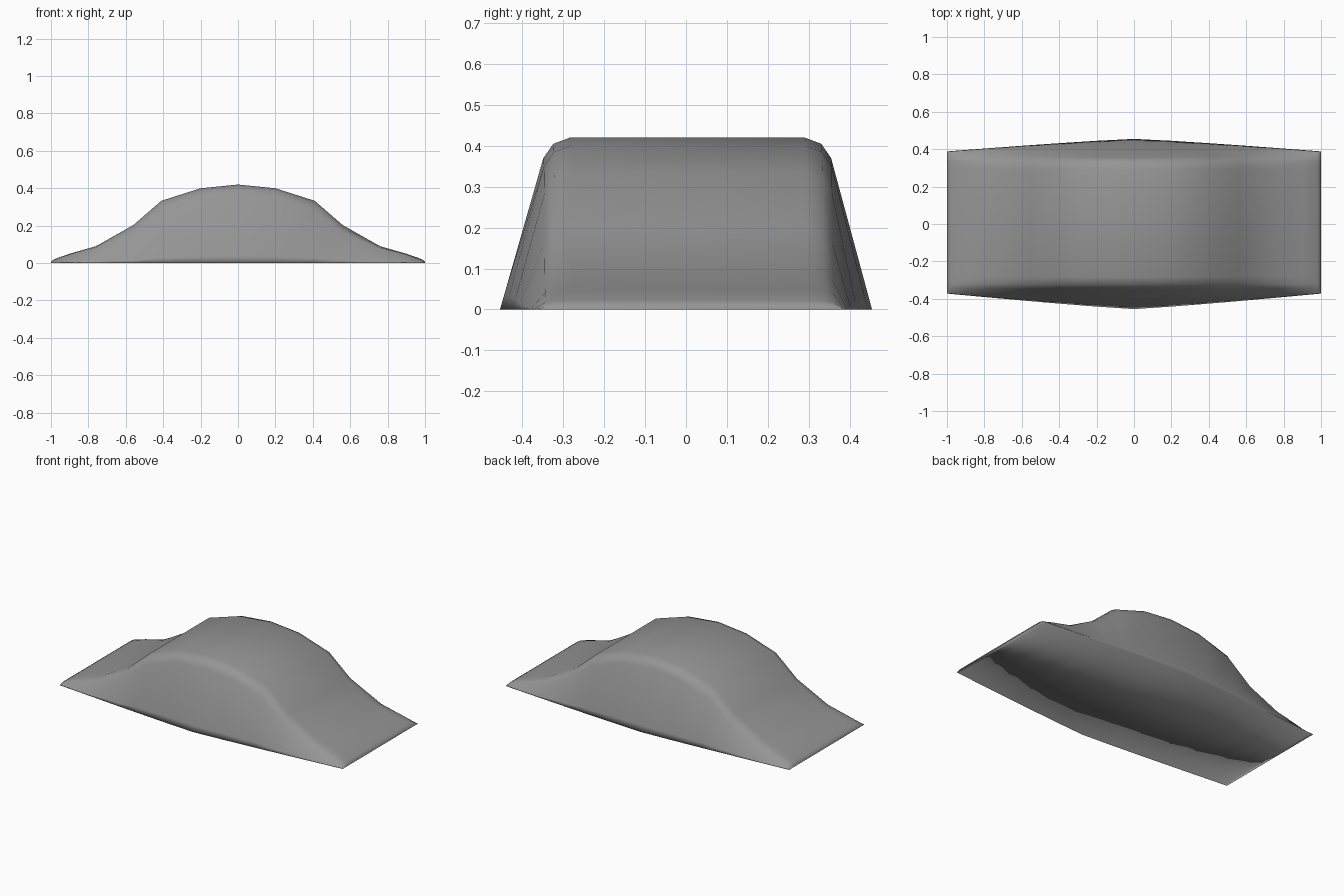
import bpy, bmesh

if "Cube" in bpy.data.objects:
    bpy.data.objects.remove(bpy.data.objects["Cube"], do_unlink=True)

# One plain grey for the whole mound
grey = bpy.data.materials.new("plain_grey")
grey.use_nodes = True
colour = (0.3, 0.3, 0.3, 1)
grey.diffuse_color = colour
grey.node_tree.nodes["Principled BSDF"].inputs["Base Color"].default_value = colour

# Half profile along the length: x, crest height
half = [(0, .42), (.2, .4), (.41, .333), (.56, .203), (.76, .09),
        (.9, .05), (.98, .022), (1, .008)]
profile = [(-x, h) for x, h in reversed(half[1:])] + half


def half_section(x, h):
    """Rounded side from the base edge to the flat crest: (y, z)."""
    base = .38 + .075 * (1 - abs(x) ** 1.15)
    shoulder = (.352, h - min(.05, .2 * h))
    lip = .1
    return [(base, 0),
            (base + (shoulder[0] - base) * lip, shoulder[1] * lip),
            shoulder,
            (.328, h - min(.015, .06 * h)),
            (.288, h)]


# Skin the cross-sections into a closed solid
bm = bmesh.new()
rings = []
for x, h in profile:
    side = half_section(x, h)
    ring = [(-y, z) for y, z in side] + list(reversed(side))
    rings.append([bm.verts.new((x, y + .008 * min(1, abs(x) + z), z)) for y, z in ring])
for a, b in zip(rings, rings[1:]):
    n = len(a)
    for i in range(n):
        j = (i + 1) % n
        bm.faces.new((a[i], a[j], b[j], b[i]))
bm.faces.new(rings[0])
bm.faces.new(rings[-1])
bmesh.ops.recalc_face_normals(bm, faces=bm.faces)
for f in bm.faces:
    f.smooth = True

mesh = bpy.data.meshes.new("mound")
bm.to_mesh(mesh)
bm.free()
mesh.materials.append(grey)
mound = bpy.data.objects.new("mound", mesh)
bpy.context.collection.objects.link(mound)
